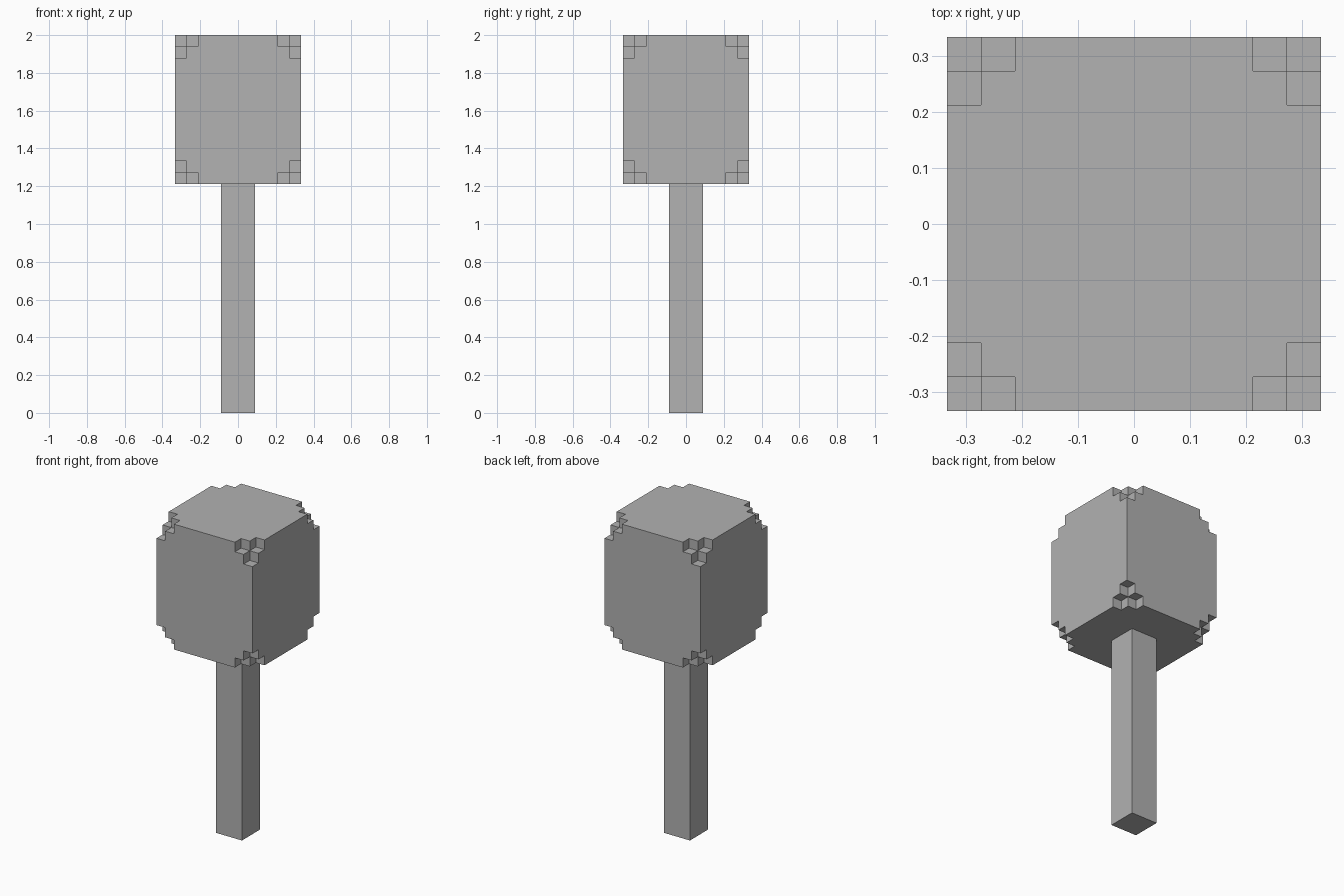
import bpy
import bmesh
from itertools import product
from mathutils import Vector

default = bpy.data.objects.get("Cube")
if default:
    bpy.data.objects.remove(default, do_unlink=True)

UNIT = 2 / 33            # edge of one small block
HEAD = (11, 11, 13)      # head size in blocks
TRUNK_WIDTH, TRUNK_HEIGHT = 3, 20

grey = bpy.data.materials.new("plain grey")
grey.use_nodes = True
colour = (0.445, 0.445, 0.445, 1)
grey.diffuse_color = colour
grey.node_tree.nodes["Principled BSDF"].inputs["Base Color"].default_value = colour


def finish(name, bm):
    mesh = bpy.data.meshes.new(name)
    bm.to_mesh(mesh)
    bm.free()
    mesh.materials.append(grey)
    obj = bpy.data.objects.new(name, mesh)
    bpy.context.collection.objects.link(obj)
    return obj


def is_solid(cell):
    """True inside the head; each corner lacks its block and that block's neighbours."""
    if any(c < 0 or c >= n for c, n in zip(cell, HEAD)):
        return False
    return sum(min(c, n - 1 - c) for c, n in zip(cell, HEAD)) > 1


# Head: outer faces of the solid blocks, merged into large flat faces
bm = bmesh.new()
origin = Vector((-HEAD[0] / 2, -HEAD[1] / 2, TRUNK_HEIGHT))
for cell in product(*map(range, HEAD)):
    if not is_solid(cell):
        continue
    centre = origin + Vector(cell) + Vector((0.5, 0.5, 0.5))
    for axis, side in product(range(3), (-1, 1)):
        normal = Vector((0, 0, 0))
        normal[axis] = side
        if is_solid(tuple(int(c + d) for c, d in zip(cell, normal))):
            continue
        u = Vector((0, 0, 0))
        u[(axis + 1) % 3] = 0.5
        v = normal.cross(u)
        middle = centre + normal / 2
        bm.faces.new([bm.verts.new((middle + a * u + b * v) * UNIT)
                      for a, b in ((-1, -1), (1, -1), (1, 1), (-1, 1))])
bmesh.ops.remove_doubles(bm, verts=bm.verts[:], dist=UNIT / 100)
bmesh.ops.dissolve_limit(bm, angle_limit=0.01, verts=bm.verts[:], edges=bm.edges[:])
finish("head", bm)

# Trunk: a plain square post
bm = bmesh.new()
bmesh.ops.create_cube(bm, size=1)
bmesh.ops.scale(bm, verts=bm.verts[:],
                vec=Vector((TRUNK_WIDTH, TRUNK_WIDTH, TRUNK_HEIGHT)) * UNIT)
bmesh.ops.translate(bm, verts=bm.verts[:], vec=(0, 0, TRUNK_HEIGHT * UNIT / 2))
finish("trunk", bm)
